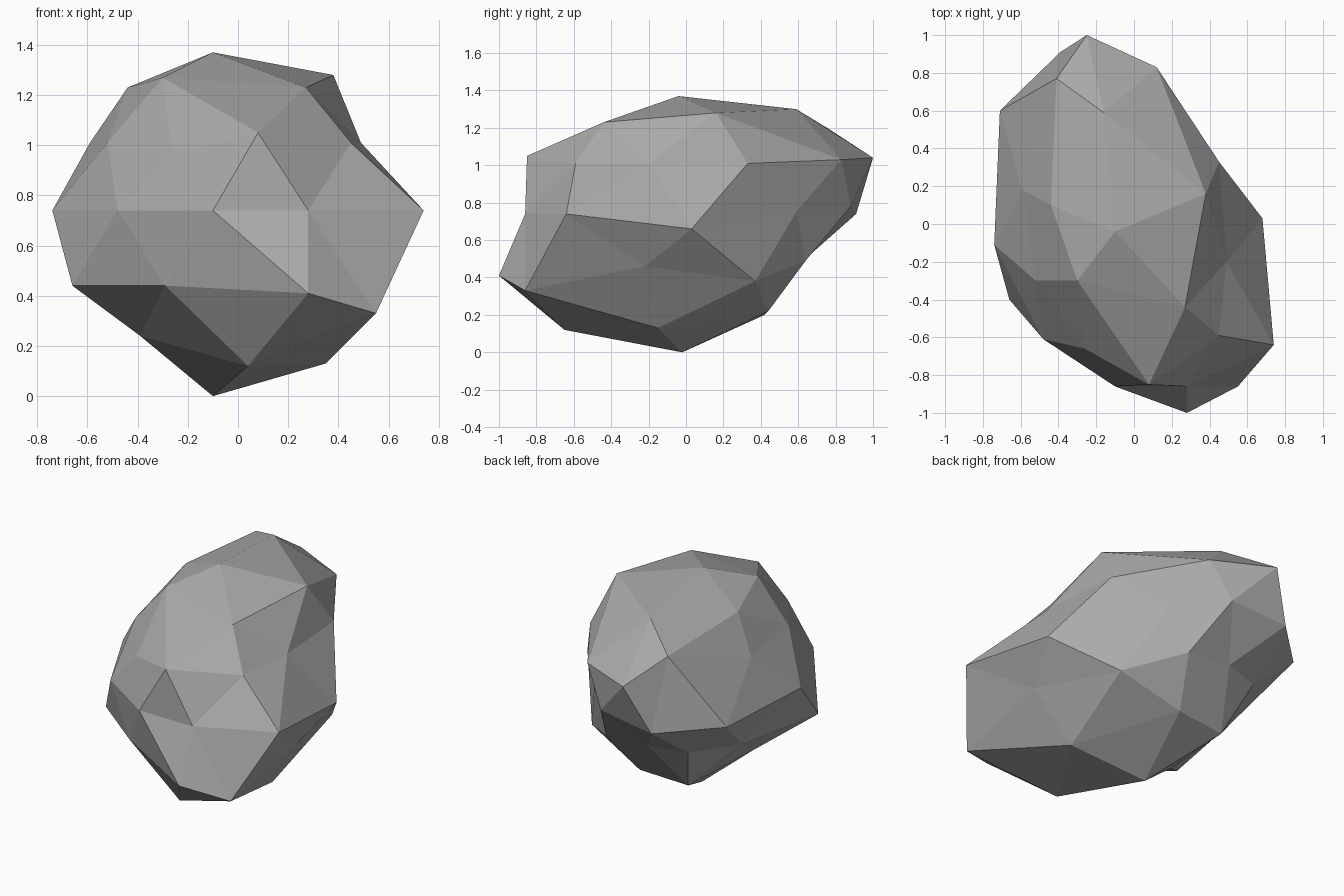
import bpy
import bmesh
import math
from mathutils import Vector

default_cube = bpy.data.objects.get("Cube")
if default_cube:
    bpy.data.objects.remove(default_cube, do_unlink=True)


def flat_material(name, colour):
    material = bpy.data.materials.new(name)
    material.use_nodes = True
    material.diffuse_color = colour
    material.node_tree.nodes["Principled BSDF"].inputs["Base Color"].default_value = colour
    return material


def heading(vert):
    """Whole-degree compass angle of a vertex around the vertical axis."""
    return round(math.degrees(math.atan2(vert.co.y, vert.co.x))) % 360


# Irregular cross-sections of the boulder, in hundredths of a unit.
# They run from the peak down to the foot, each going round anticlockwise.
peak = [(-10, -4, 137)]
crown = [(38, 16, 128), (-16, 59, 130), (-44, 10, 123), (-30, -30, 127), (27, -44, 123)]
shoulder_ridges = [(12, 83, 103), (-41, 77, 119), (-52, -30, 101), (8, -85, 105), (49, -20, 101)]
shoulder_corners = [(45, 33, 101), (-25, 100, 104), (-59, 18, 101), (-26, -66, 97), (45, -59, 101)]
waist = [(24, 59, 75), (-1, 88, 78), (-39, 91, 74), (-71, 60, 75), (-74, -11, 74),
         (-48, -61, 74), (-10, -86, 74), (28, -86, 74), (74, -64, 74), (68, 3, 66)]
hip_corners = [(12, 64, 49), (-42, 58, 50), (-66, -40, 44), (28, -100, 41), (57, -22, 46)]
hip_ridges = [(41, 37, 38), (-18, 65, 51), (-56, 23, 46), (-29, -69, 44), (55, -86, 33)]
underside = [(2, 44, 22), (-31, 42, 20), (-39, -13, 24), (4, -65, 12), (35, -15, 13)]
foot = [(-10, -2, 0)]
sections = [peak, crown, shoulder_ridges, shoulder_corners, waist,
            hip_corners, hip_ridges, underside, foot]

# Start from a faceted ball and gather its vertices into level rings.
bm = bmesh.new()
bmesh.ops.create_icosphere(bm, subdivisions=2, radius=1)
rings = {}
for vert in bm.verts:
    rings.setdefault(round(vert.co.z, 1), []).append(vert)

# Push every ring out to its rough cross-section.
for level, section in zip(sorted(rings, reverse=True), sections):
    for vert, point in zip(sorted(rings[level], key=heading), section):
        vert.co = Vector(point) / 100

bmesh.ops.recalc_face_normals(bm, faces=bm.faces)
mesh = bpy.data.meshes.new("boulder")
bm.to_mesh(mesh)
bm.free()

# Flat-shaded stone
mesh.materials.append(flat_material("stone_grey", (0.4, 0.4, 0.4, 1)))
boulder = bpy.data.objects.new("boulder", mesh)
bpy.context.collection.objects.link(boulder)
